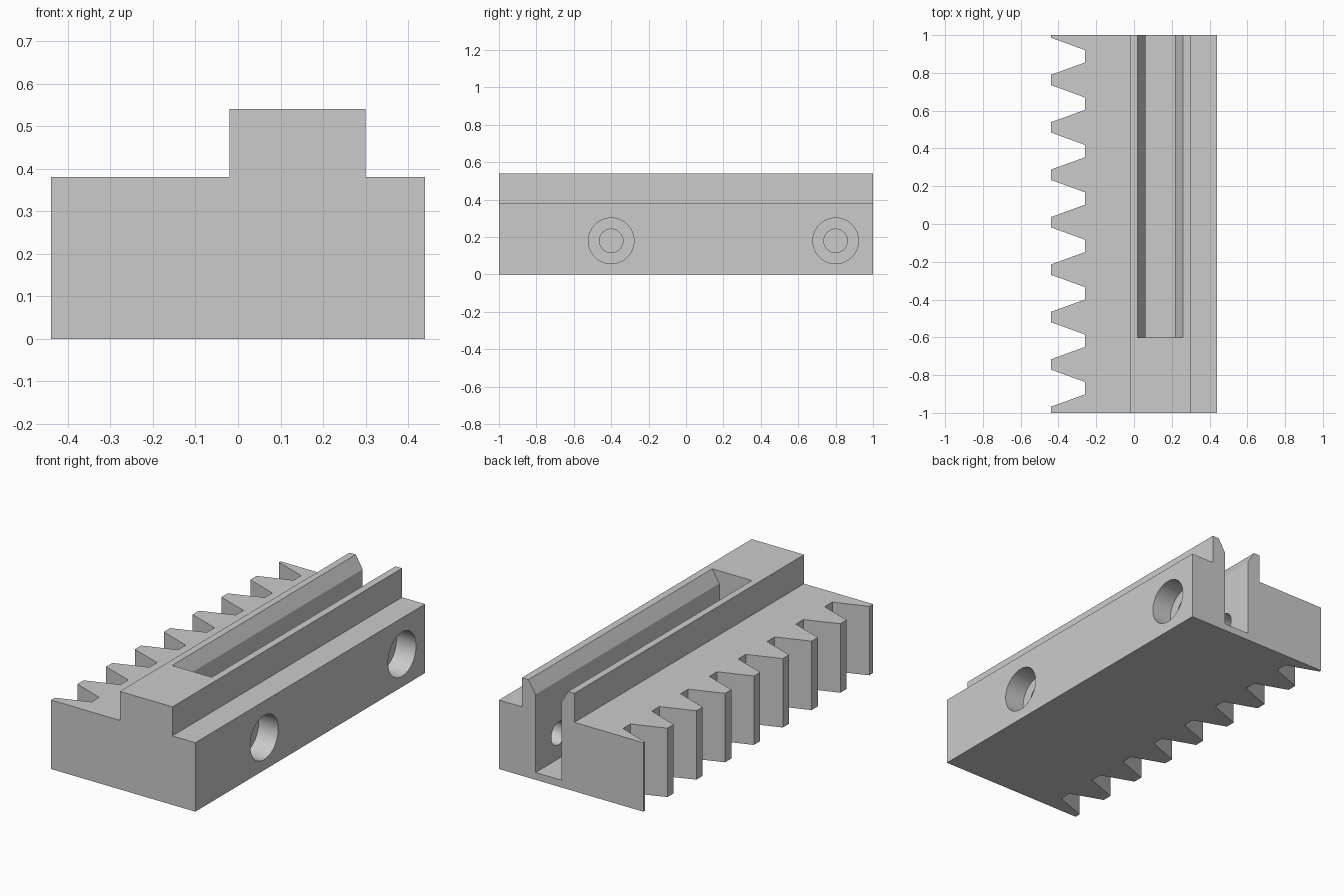
import bpy
import bmesh
import math
from mathutils import Matrix, Vector

cube = bpy.data.objects.get("Cube")
if cube:
    bpy.data.objects.remove(cube, do_unlink=True)

steel = bpy.data.materials.new("plain grey")
steel.use_nodes = True
grey = (0.6, 0.6, 0.6, 1)
steel.diffuse_color = grey
steel.node_tree.nodes["Principled BSDF"].inputs["Base Color"].default_value = grey


def prism(bm, points, direction):
    """Extrude a closed outline along a direction."""
    face = bm.faces.new([bm.verts.new(p) for p in points])
    ext = bmesh.ops.extrude_face_region(bm, geom=[face])
    moved = [v for v in ext["geom"] if isinstance(v, bmesh.types.BMVert)]
    bmesh.ops.translate(bm, verts=moved, vec=Vector(direction))


def make(name, bm):
    bmesh.ops.recalc_face_normals(bm, faces=bm.faces)
    mesh = bpy.data.meshes.new(name)
    bm.to_mesh(mesh)
    bm.free()
    mesh.materials.append(steel)
    obj = bpy.data.objects.new(name, mesh)
    bpy.context.collection.objects.link(obj)
    return obj


def cut(target, bm, name):
    """Subtract a temporary cutter from the target."""
    cutter = make(name, bm)
    cutter.hide_render = True
    mod = target.modifiers.new(name, "BOOLEAN")
    mod.operation = "DIFFERENCE"
    mod.solver = "EXACT"
    mod.object = cutter
    bpy.context.view_layer.objects.active = target
    bpy.ops.object.modifier_apply(modifier=mod.name)
    bpy.data.objects.remove(cutter, do_unlink=True)


# Stepped block with a raised rib along its length
bm = bmesh.new()
profile = [(-0.44, 0), (0.44, 0), (0.44, 0.38), (0.3, 0.38),
           (0.3, 0.54), (-0.02, 0.54), (-0.02, 0.38), (-0.44, 0.38)]
prism(bm, [(x, -1, z) for x, z in profile], (0, 2, 0))
rack = make("rack_block", bm)

# Tapered gaps between the rack teeth
bm = bmesh.new()
for i in range(8):
    y = 0.888 - 0.251 * i
    gap = [(-0.5, y - 0.12), (-0.26, y - 0.033), (-0.26, y + 0.033), (-0.5, y + 0.12)]
    prism(bm, [(x, v, -0.1) for x, v in gap], (0, 0, 0.6))
cut(rack, bm, "tooth_gaps")

# Deep slot with bevelled lips, open at the back
bm = bmesh.new()
slot = [(0.06, 0.04), (0.217, 0.04), (0.217, 0.47), (0.26, 0.54),
        (0.26, 0.6), (0.018, 0.6), (0.018, 0.54), (0.06, 0.47)]
prism(bm, [(x, -0.6, z) for x, z in slot], (0, 1.7, 0))
cut(rack, bm, "slot")

# Counterbored screw holes: radius, inner end, outer end
for name, radius, start, end in (("bore", 0.063, -0.1, 0.4),
                                 ("counterbore", 0.122, 0.32, 0.5)):
    bm = bmesh.new()
    for y in (-0.4, 0.8):
        place = Matrix.Translation(((start + end) / 2, y, 0.18))
        bmesh.ops.create_cone(bm, cap_ends=True, segments=48, radius1=radius,
                              radius2=radius, depth=end - start,
                              matrix=place @ Matrix.Rotation(math.pi / 2, 4, "Y"))
    cut(rack, bm, name)

# Smooth hole walls, crisp edges elsewhere
bpy.ops.object.select_all(action="DESELECT")
rack.select_set(True)
bpy.context.view_layer.objects.active = rack
bpy.ops.object.shade_smooth_by_angle(angle=math.radians(15))
